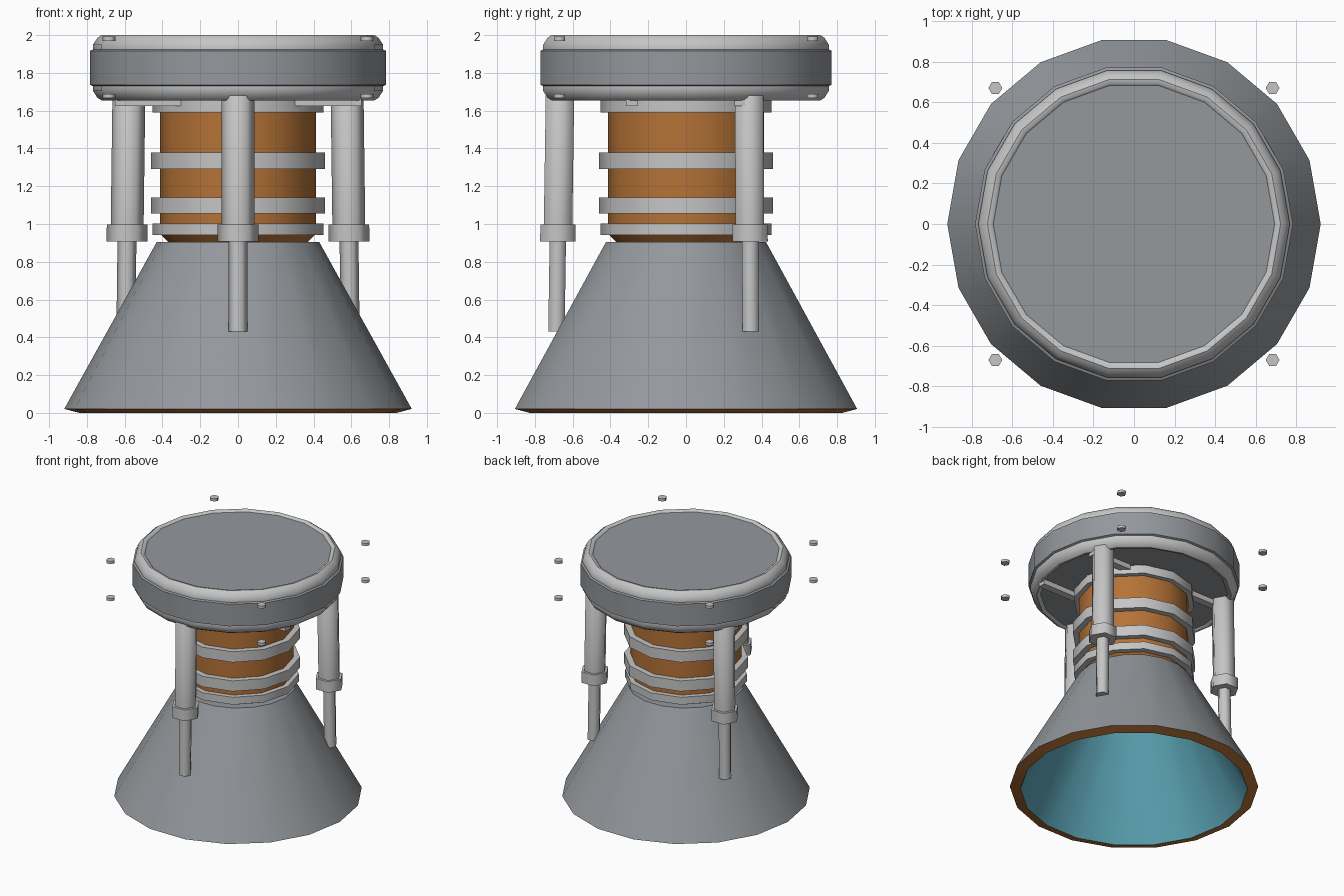
import bpy, bmesh, math

if "Cube" in bpy.data.objects:
    bpy.data.objects.remove(bpy.data.objects["Cube"])


def material(name, rgb):
    m = bpy.data.materials.new(name)
    m.diffuse_color = (*rgb, 1)
    m.use_nodes = True
    m.node_tree.nodes["Principled BSDF"].inputs["Base Color"].default_value = m.diffuse_color
    return m


STEEL = material("steel_grey", (0.295, 0.315, 0.335))
SILVER = material("silver", (0.56, 0.56, 0.56))
ORANGE = material("copper_orange", (0.46, 0.17, 0.038))
TEAL = material("teal", (0.107, 0.376, 0.47))


def finish(name, bm, mats, smooth=None):
    bmesh.ops.recalc_face_normals(bm, faces=bm.faces)
    me = bpy.data.meshes.new(name)
    bm.to_mesh(me)
    bm.free()
    for m in mats:
        me.materials.append(m)
    ob = bpy.data.objects.new(name, me)
    bpy.context.collection.objects.link(ob)
    if smooth:
        bpy.ops.object.select_all(action='DESELECT')
        ob.select_set(True)
        bpy.context.view_layer.objects.active = ob
        bpy.ops.object.shade_smooth_by_angle(angle=math.radians(smooth))
    return ob


def lathe(name, profile, sides, mats, bands=None, caps=(0, 0), loop=False,
          axis=lambda z: (0, 0), smooth=None):
    """Spin (radius, z) points; bands gives a material per segment, loop joins the
    profile into a hollow band, axis gives the centre line at each height."""
    bm = bmesh.new()
    rings = []
    for r, z in profile:
        cx, cy = axis(z)
        rings.append([bm.verts.new((cx + r * math.cos(2 * math.pi * i / sides),
                                    cy + r * math.sin(2 * math.pi * i / sides), z))
                      for i in range(sides)])
    pairs = list(zip(rings, rings[1:] + (rings[:1] if loop else [])))
    for k, (lo, hi) in enumerate(pairs):
        for i in range(sides):
            j = (i + 1) % sides
            f = bm.faces.new((lo[i], lo[j], hi[j], hi[i]))
            f.material_index = bands[k] if bands else 0
    if not loop:
        for ring, c in zip((rings[0], rings[-1]), caps):
            bm.faces.new(ring).material_index = c
    return finish(name, bm, mats, smooth)


def box(name, centre, size, mat):
    bm = bmesh.new()
    bmesh.ops.create_cube(bm, size=1)
    for v in bm.verts:
        v.co = [c + s * p for c, s, p in zip(centre, size, v.co)]
    return finish(name, bm, [mat])


# Flared bell: teal lining, copper lip, steel outside
lathe("bell", [(0.36, 0.90), (0.84, 0.0), (0.92, 0.021), (0.43, 0.905)], 18,
      [STEEL, ORANGE, TEAL], bands=[2, 1, 0], caps=(2, 0), smooth=30)

# Copper core with silver collars
lathe("core", [(0.365, 0.90), (0.413, 0.95), (0.413, 1.66)], 12, [ORANGE], smooth=35)
for i, (r, z0, z1) in enumerate([(0.452, 0.943, 1.003), (0.46, 1.055, 1.141),
                                 (0.46, 1.292, 1.379), (0.452, 1.59, 1.66)]):
    lathe(f"core_collar_{i + 1}", [(0.40, z0), (r, z0), (r, z1), (0.40, z1)],
          12, [SILVER], loop=True, smooth=35)

# Head disc: steel drum with rounded silver rims, mirrored about its mid height
MID = 1.827
half = [(0.693, 0.160), (0.703, 0.170), (0.722, 0.173), (0.745, 0.158),
        (0.768, 0.122), (0.768, 0.097), (0.783, 0.090)]
profile = [(r, MID - h) for r, h in half] + [(r, MID + h) for r, h in reversed(half)]
lathe("head_disc", profile, 18, [STEEL, SILVER],
      bands=[1] * 5 + [0] * 3 + [1] * 5, smooth=40)

# Three hexagonal pistons around the core, splayed slightly outwards at the foot
for i in range(3):
    a = math.radians(-90 + 120 * i)

    def lean(z, a=a):
        d = 0.667 + 0.015 * (1.69 - z)
        return d * math.cos(a), d * math.sin(a)

    for part, prof in (("rod", [(0.05, 0.43), (0.05, 0.92)]),
                       ("collar", [(0.108, 0.907), (0.108, 0.997)]),
                       ("barrel", [(0.087, 0.99), (0.087, 1.68), (0.072, 1.70)])):
        lathe(f"piston_{part}_{i + 1}", prof, 6, [SILVER], axis=lean, smooth=62)

# Bars under the head and loose corner bolts
for sx in (-1, 1):
    for sy in (-1, 1):
        tag = ("left" if sx < 0 else "right") + ("_front" if sy < 0 else "_back")
        box(f"under_bar_{tag}", (sx * 0.475, sy * 0.287, 1.647), (0.355, 0.06, 0.042), SILVER)
        for level, z in (("upper", 1.981), ("lower", 1.678)):
            lathe(f"bolt_{level}_{tag}", [(0.034, z - 0.011), (0.034, z + 0.011)],
                  6, [SILVER], axis=lambda h: (sx * 0.683, sy * 0.67), smooth=62)
